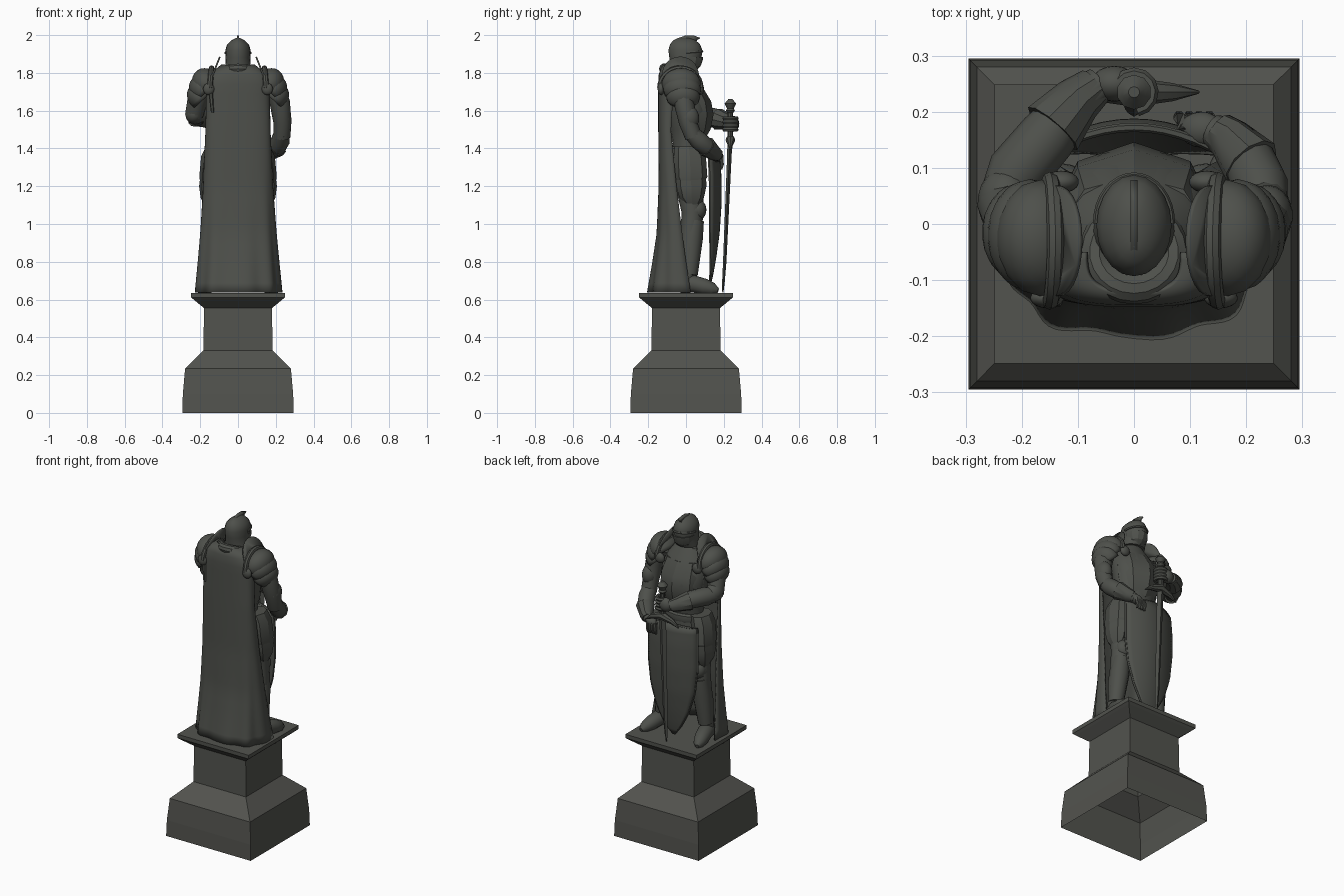
import bpy, bmesh, math
from mathutils import Vector, Matrix, Euler


def material(name, rgb):
    m = bpy.data.materials.new(name)
    m.diffuse_color = (*rgb, 1)
    return m


BRONZE = material("dark_bronze", (0.076, 0.080, 0.070))
STONE = material("dark_stone", (0.085, 0.087, 0.077))


def finish(name, bm, mat=BRONZE, angle=35, thick=0):
    bmesh.ops.recalc_face_normals(bm, faces=bm.faces)
    me = bpy.data.meshes.new(name)
    bm.to_mesh(me)
    bm.free()
    ob = bpy.data.objects.new(name, me)
    bpy.context.collection.objects.link(ob)
    me.materials.append(mat)
    me.shade_smooth()
    me.set_sharp_from_angle(angle=math.radians(angle))
    if thick:
        mod = ob.modifiers.new("thickness", 'SOLIDIFY')
        mod.thickness = thick
        mod.offset = 0
    return ob


def skin(name, rings, caps=(True, True), closed=True, **kw):
    """Bridge consecutive rings of points into a surface."""
    bm = bmesh.new()
    vs = [[bm.verts.new(p) for p in r] for r in rings]
    n = len(rings[0])
    for a, b in zip(vs, vs[1:]):
        for i in range(n if closed else n - 1):
            j = (i + 1) % n
            bm.faces.new((a[i], a[j], b[j], b[i]))
    if closed and caps[0]:
        bm.faces.new(vs[0][::-1])
    if closed and caps[1]:
        bm.faces.new(vs[-1])
    return finish(name, bm, **kw)


def loft(name, rows, n=16, **kw):
    """Stacked horizontal ellipses: (cx, cy, z, rx, ry)."""
    t = [2 * math.pi * i / n for i in range(n)]
    return skin(name, [[(cx + rx * math.sin(a), cy + ry * math.cos(a), z) for a in t]
                       for cx, cy, z, rx, ry in rows], **kw)


def limb(name, pts, n=12, **kw):
    """Tube through (x, y, z, radius) points."""
    P = [Vector(p[:3]) for p in pts]
    rings = []
    for i, p in enumerate(pts):
        d = (P[min(i + 1, len(P) - 1)] - P[max(i - 1, 0)]).normalized()
        ref = Vector((1, 0, 0)) if abs(d.z) > 0.75 else Vector((0, 0, 1))
        u = d.cross(ref).normalized()
        if abs(d.z) > 0.75:
            u = d.cross(u).normalized()
        v = d.cross(u)
        rings.append([P[i] + p[3] * (u * math.cos(a) + v * math.sin(a))
                      for a in (2 * math.pi * k / n for k in range(n))])
    return skin(name, rings, **kw)


def blob(name, loc, size, rot=(0, 0, 0), cut=None, thick=0.008):
    """Ellipsoid; with cut, an open dome keeping local z above cut."""
    bm = bmesh.new()
    bmesh.ops.create_uvsphere(bm, u_segments=18, v_segments=12, radius=1)
    if cut is not None:
        bmesh.ops.delete(bm, geom=[v for v in bm.verts if v.co.z < cut], context='VERTS')
    bm.transform(Matrix.Translation(loc) @ Euler(rot).to_matrix().to_4x4()
                 @ Matrix.Diagonal((*size, 1)))
    return finish(name, bm, thick=0 if cut is None else thick)


def plate(name, yz, x0, lean, thick):
    """Upright sheet in the yz plane, leaning in x with height."""
    bm = bmesh.new()
    zmin = min(z for y, z in yz)
    bm.faces.new([bm.verts.new((x0 + lean * (z - zmin), y, z)) for y, z in yz])
    return finish(name, bm, thick=thick)


def lerp(table, z):
    """Interpolate rows keyed by descending first value."""
    for a, b in zip(table, table[1:]):
        if z >= b[0]:
            f = (a[0] - z) / (a[0] - b[0])
            return [p + (q - p) * f for p, q in zip(a, b)]
    return table[-1]


# Pedestal: stepped square profile, open underneath
prof = [(.295, 0), (.292, .1), (.28, .235), (.183, .33), (.18, .555), (.235, .6), (.248, .612), (.249, .636)]
skin("pedestal", [[(-h, -h, z), (h, -h, z), (h, h, z), (-h, h, z)] for h, z in prof],
     caps=(False, True), mat=STONE, angle=1)

# Torso with breastplate, belt and skirt
loft("torso", [(0, .0, 1.33, .13, .085), (0, .01, 1.42, .115, .08), (0, .015, 1.5, .13, .1),
               (0, .015, 1.6, .145, .12), (0, .0, 1.68, .145, .11), (0, -.025, 1.75, .12, .095),
               (0, -.035, 1.81, .07, .07)])
loft("breastplate", [(0, .025, 1.45, .1, .075), (0, .03, 1.5, .125, .1), (0, .03, 1.58, .142, .116),
                     (0, .025, 1.65, .142, .108), (0, .005, 1.73, .125, .08)], n=8, angle=25)
loft("belt", [(0, .005, 1.36, .135, .095), (0, .005, 1.375, .142, .1),
              (0, .005, 1.4, .138, .097), (0, .005, 1.41, .12, .088)])
loft("skirt", [(0, .005, 1.37, .133, .095), (0, .005, 1.28, .148, .1), (0, .005, 1.17, .15, .09)], n=20)

# Legs and hip plates, mirrored
for s in (-1, 1):
    limb("leg", [(s * .09, .01, 1.3, .085), (s * .115, .025, 1.15, .068), (s * .125, .035, 1.06, .058),
                 (s * .13, .025, .95, .055), (s * .14, .015, .86, .052), (s * .15, .008, .74, .04),
                 (s * .152, .0, .66, .04)])
    limb("greave", [(s * .13, .045, 1.02, .05), (s * .135, .032, .92, .057), (s * .15, .018, .73, .044)])
    blob("knee_cap", (s * .128, .063, 1.075), (.05, .045, .055))
    blob("knee_wing", (s * .162, .04, 1.07), (.018, .04, .036))
    limb("foot", [(s * .148, -.05, .667, .025), (s * .152, -.03, .672, .04), (s * .163, .04, .683, .046),
                  (s * .178, .1, .667, .043), (s * .19, .145, .655, .032), (s * .195, .17, .648, .012)])
    loft("hip_plate", [(s * .115, .015, 1.41, .055, .075), (s * .135, .02, 1.36, .06, .085),
                       (s * .15, .025, 1.25, .055, .088), (s * .155, .025, 1.22, .045, .07)], n=8, angle=25)
    loft("thigh_plate", [(s * .145, .025, 1.29, .05, .08), (s * .156, .028, 1.2, .05, .08),
                         (s * .156, .03, 1.14, .042, .065), (s * .155, .035, 1.1, .025, .035)], n=8, angle=25)

# Cape: swept back sheet with folds growing toward the hem
capetab = [(1.84, .085, -.122, -.05), (1.78, .162, -.143, -.06), (1.5, .167, -.142, -.08),
           (1.2, .181, -.14, -.05), (.95, .2, -.15, -.02), (.8, .214, -.172, .0), (.637, .23, -.2, .025)]
rows = []
for k in range(25):
    z = 1.84 - 1.203 * k / 24
    _, w, yb, yf = lerp(capetab, z)
    t = max(0, (1.3 - z) / .66)
    row = []
    for i in range(49):
        u = -1 + i / 24
        a = u * math.pi / 2
        sx = math.copysign(abs(math.sin(a)) ** .75, a)
        fold = 1 + .03 * t * math.sin(u * 15 + .6) - .02 * t
        row.append((w * sx * fold, yf + (yb - yf) * abs(math.cos(a)) ** .6 * fold, z))
    rows.append(row)
skin("cape", rows, closed=False, thick=.01, angle=60)

# Neck collar
ring = [2 * math.pi * i / 24 for i in range(25)]
limb("collar", [(.07 * math.sin(a), -.05 + .065 * math.cos(a), 1.80 - .022 * math.cos(a), .028)
                for a in ring], n=10)

# Helmet with flared neck, visor and crest
loft("helmet", [(0, -.015, 1.81, .073, .065), (0, -.008, 1.835, .068, .074), (0, -.003, 1.88, .065, .085),
                (0, -.003, 1.92, .067, .09), (0, -.005, 1.95, .058, .08), (0, -.008, 1.972, .036, .06),
                (0, -.01, 1.985, .01, .03)], n=20)
loft("visor", [(0, .01, 1.815, .035, .045), (0, .015, 1.835, .058, .062), (0, .015, 1.865, .066, .073),
               (0, .015, 1.885, .066, .076)], n=12, angle=20)
limb("brow", [(.066 * math.sin(a), .003 + .082 * math.cos(a), 1.905 + .008 * math.cos(a), .007)
              for a in (-1.6 + .2 * i for i in range(17))], n=6)
plate("crest", [(-.08, 1.935), (-.068, 1.96), (-.045, 1.983), (0, 1.999), (.04, 1.998), (.078, 1.985),
                (.06, 1.975), (.05, 1.955), (.03, 1.94)], 0, 0, .012)

# Shoulder armour, mirrored
for s in (-1, 1):
    blob("shoulder_plate", (s * .165, -.025, 1.74), (.072, .1, .085), (0, s * .6, 0), cut=-.3)
    blob("middle_lame", (s * .185, -.02, 1.71), (.066, .096, .078), (0, s * .75, 0), cut=-.3)
    blob("lower_lame", (s * .2, -.015, 1.67), (.06, .085, .074), (0, s * .75, 0), cut=-.3)
    arc = [math.pi * i / 14 for i in range(15)]
    outer = [(-.03 + .1 * math.cos(a), 1.76 + .125 * math.sin(a) ** .8) for a in arc]
    inner = [(-.03 + .08 * math.cos(a), 1.75 + .03 * math.sin(a)) for a in arc[::-1]]
    plate("neck_guard", outer + inner, s * .15, s * -.4, .009)
    limb("shoulder_band", [(s * (.15 - .01 * math.sin(a)), -.03 + .108 * math.cos(a), 1.72 + .105 * math.sin(a), .015)
                           for a in arc], n=8)
    blob("front_rosette", (s * .13, .075, 1.715), (.032, .02, .032))
    blob("rear_rosette", (s * .155, -.132, 1.715), (.03, .018, .032))
limb("rear_strap", [(-.145, -.13, 1.7, .012), (-.135, -.14, 1.59, .008)], n=6)

# Arm raised to the sword
limb("sword_upper_arm", [(-.185, -.02, 1.73, .055), (-.215, .005, 1.65, .054), (-.23, .035, 1.58, .05),
                         (-.22, .07, 1.55, .045)])
limb("sword_forearm", [(-.235, .045, 1.57, .042), (-.21, .09, 1.57, .054), (-.155, .155, 1.56, .052),
                       (-.1, .22, 1.54, .04), (-.06, .25, 1.53, .032)])
limb("sword_cuff", [(-.145, .17, 1.555, .058), (-.1, .222, 1.54, .044), (-.07, .245, 1.53, .036)], n=10)
blob("sword_elbow_cap", (-.23, .04, 1.585), (.048, .06, .055), (0, .3, 0))
blob("sword_fist", (-.035, .25, 1.53), (.042, .032, .042))
for k in range(4):
    z = 1.5 + .02 * k
    limb("sword_finger", [(.032 * math.sin(a), .235 + .032 * math.cos(a), z, .012)
                          for a in (-1 + .5 * i for i in range(9))], n=6)

# Arm resting on the shield
limb("shield_upper_arm", [(.19, -.02, 1.73, .055), (.222, -.01, 1.64, .054), (.235, .01, 1.54, .048),
                          (.232, .04, 1.46, .045)])
limb("shield_forearm", [(.235, .02, 1.49, .04), (.226, .065, 1.445, .05), (.206, .11, 1.405, .048),
                        (.17, .152, 1.375, .036), (.14, .167, 1.36, .03)])
limb("shield_cuff", [(.209, .107, 1.41, .055), (.17, .152, 1.375, .04), (.15, .167, 1.365, .034)], n=10)
blob("shield_elbow_cap", (.238, .015, 1.56), (.045, .055, .065))
blob("shield_hand", (.12, .168, 1.355), (.04, .032, .026), (0, -.3, 0))
for k in range(4):
    x = .085 + .018 * k
    limb("shield_finger", [(x, .165, 1.362, .012), (x - .003, .188, 1.35, .012), (x - .005, .192, 1.315, .01),
                           (x - .005, .186, 1.29, .007)], n=6)

# Heater shield, bowed outward, with slim raised rim
shieldtab = [(1.36, .163, .172), (1.25, .168, .181), (1.1, .168, .181), (.95, .15, .171),
             (.82, .108, .153), (.73, .06, .137), (.66, .004, .12)]
rows = []
for k in range(22):
    z = 1.36 - .7 * k / 21
    _, w, yc = lerp(shieldtab, z)
    rows.append([(w * u, yc - 1.9 * (w * u) ** 2, z + (.02 * (1 - abs(u)) if k == 0 else 0))
                 for u in (-1 + i / 6 for i in range(13))])
skin("shield", rows, closed=False, thick=.014, angle=50)
edge = [r[0] for r in rows[::-1]] + rows[0][1:] + [r[-1] for r in rows[1:]]
limb("shield_rim", [(*p, .008) for p in edge], n=6)

# Sword: blade, guard, grip and pommel
loft("sword_blade", [(0, .234, 1.44, .026, .015), (0, .23, 1.37, .023, .012), (0, .205, .8, .016, .009),
                     (0, .198, .69, .011, .007), (0, .195, .637, .003, .003)], n=4, angle=20)
limb("sword_guard", [(-.115, .235, 1.395, .003), (-.07, .235, 1.425, .016), (0, .235, 1.445, .026),
                     (.07, .235, 1.425, .016), (.115, .235, 1.395, .003)], n=8)
limb("sword_grip", [(0, .234, 1.43, .016), (0, .235, 1.53, .016), (0, .235, 1.62, .014)], n=10)
loft("sword_pommel", [(0, .235, 1.585, .012, .012), (0, .235, 1.6, .024, .024), (0, .235, 1.612, .018, .018),
                      (0, .235, 1.637, .031, .031), (0, .235, 1.648, .022, .022), (0, .235, 1.662, .01, .01)], n=10)
